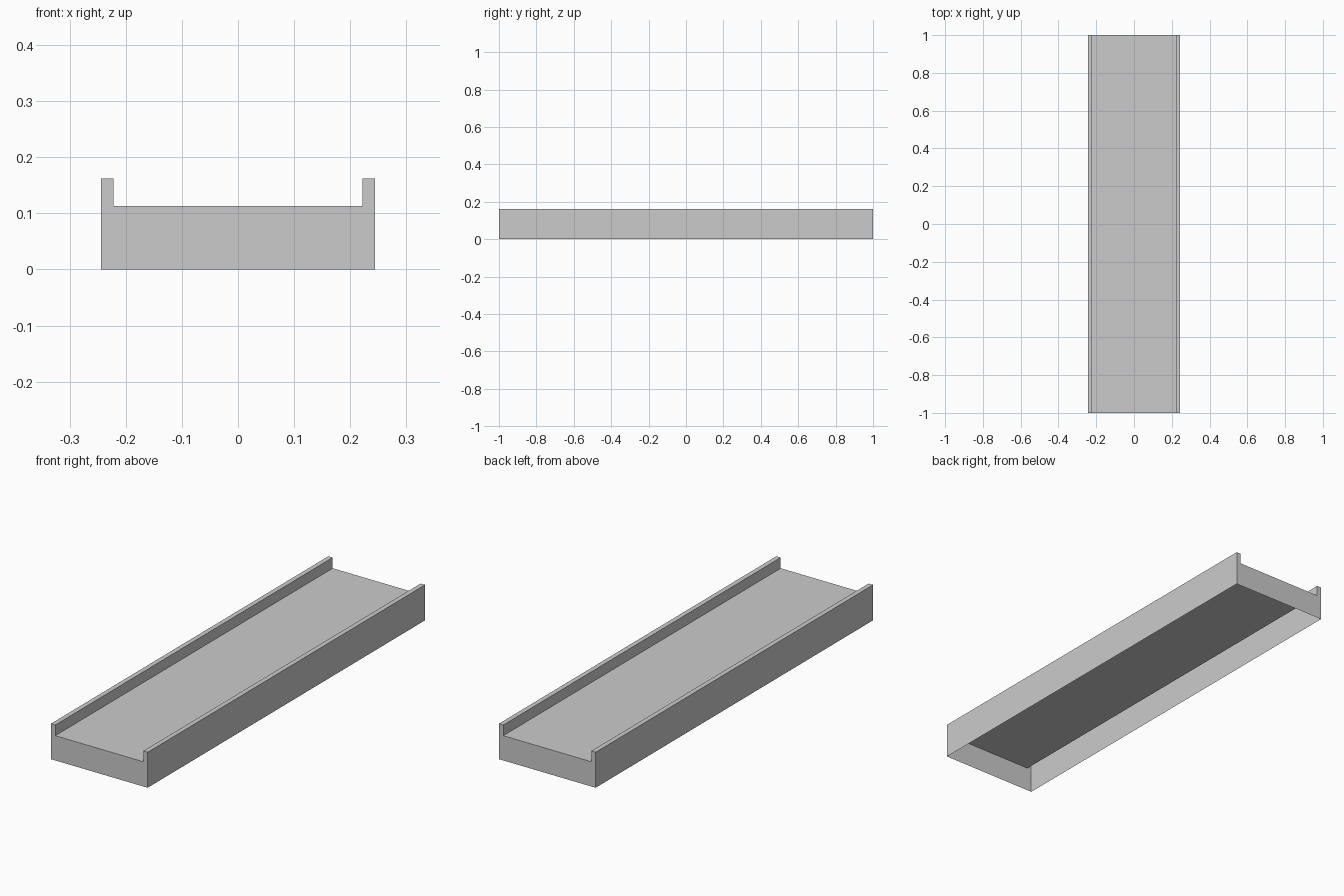
import bpy, bmesh
from mathutils import Vector

if "Cube" in bpy.data.objects:
    bpy.data.objects.remove(bpy.data.objects["Cube"])

HALF_W, INNER_W = 0.244, 0.222    # outer wall and inner face of the side rails
DECK_Z, RAIL_Z = 0.113, 0.162
LENGTH = 2.0

# channel cross-section: right half, mirrored to the left
half = [(HALF_W, 0), (HALF_W, RAIL_Z), (INNER_W, RAIL_Z), (INNER_W, DECK_Z)]
profile = half + [(-x, z) for x, z in reversed(half)]

bm = bmesh.new()

# extrude the cross-section along y
end = bm.faces.new([bm.verts.new((x, -LENGTH / 2, z)) for x, z in profile])
ext = bmesh.ops.extrude_face_region(bm, geom=[end], use_keep_orig=True)
moved = [v for v in ext["geom"] if isinstance(v, bmesh.types.BMVert)]
bmesh.ops.translate(bm, verts=moved, vec=Vector((0, LENGTH, 0)))
bmesh.ops.recalc_face_normals(bm, faces=bm.faces[:])

# open underside: the deck is a hollow shell
bottom = [f for f in bm.faces if all(abs(v.co.z) < 1e-6 for v in f.verts)]
bmesh.ops.delete(bm, geom=bottom, context='FACES_ONLY')

mesh = bpy.data.meshes.new("channel_deck")
bm.to_mesh(mesh)
bm.free()
bpy.context.collection.objects.link(bpy.data.objects.new("channel_deck", mesh))
